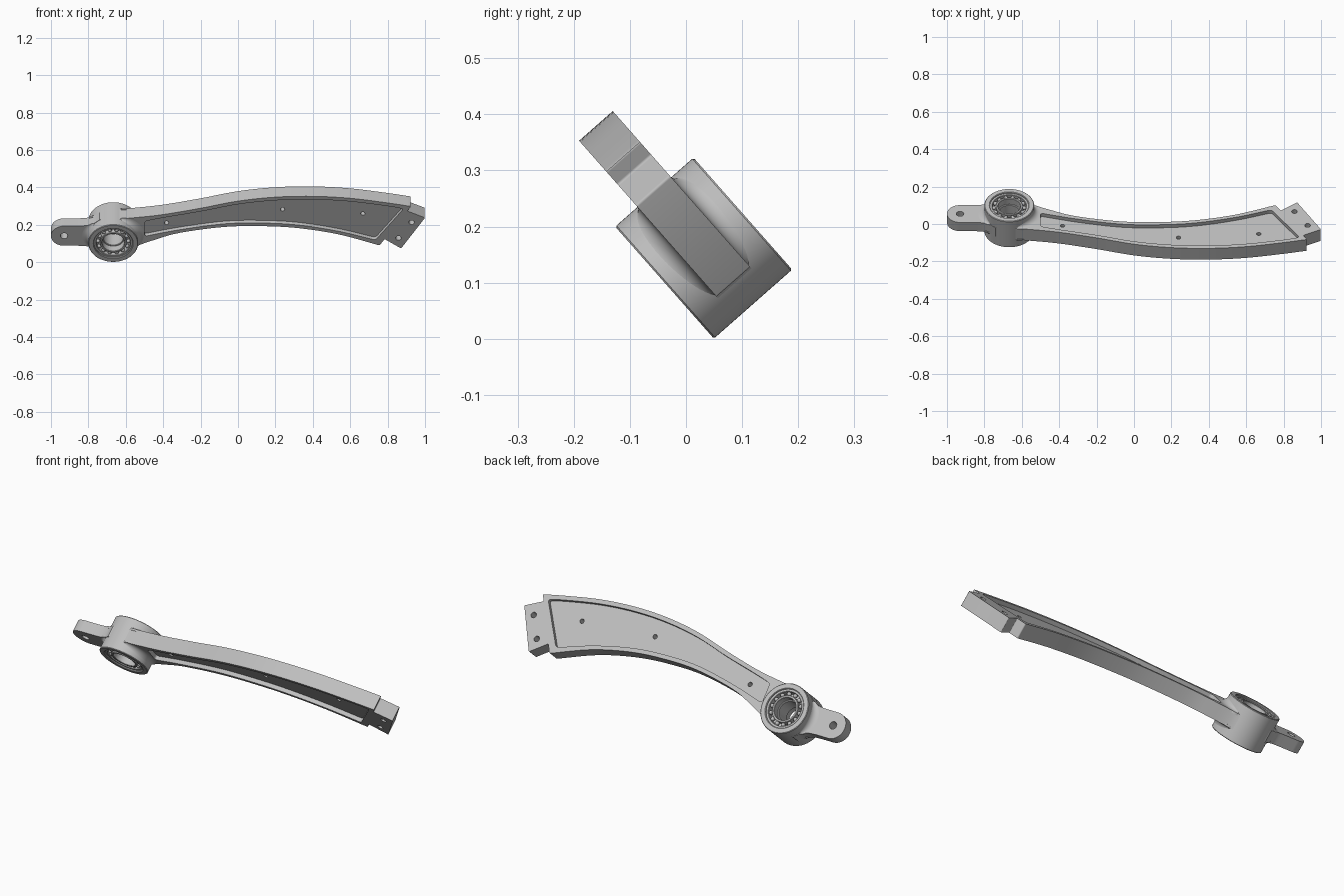
import bpy, bmesh
from math import sin, cos, pi, radians
from mathutils import Matrix, Vector

cube = bpy.data.objects.get("Cube")
if cube:
    bpy.data.objects.remove(cube)

steel = bpy.data.materials.new("satin grey")
steel.use_nodes = True
grey = (0.52, 0.52, 0.52, 1)
steel.diffuse_color = grey
steel.node_tree.nodes["Principled BSDF"].inputs["Base Color"].default_value = grey

# The whole arm is laid out flat, then tilted about x
TILT = Matrix.Translation((0, 0.0315, 0.1615)) @ Matrix.Rotation(radians(-48.6), 4, 'X')
HUB = -0.667      # x of the hub axis
HALF = 0.04       # half thickness of the arm
parts = []


def finish(name, bm, keep=True):
    bmesh.ops.recalc_face_normals(bm, faces=bm.faces)
    mesh = bpy.data.meshes.new(name)
    bm.to_mesh(mesh)
    bm.free()
    mesh.materials.append(steel)
    obj = bpy.data.objects.new(name, mesh)
    bpy.context.collection.objects.link(obj)
    obj.matrix_world = TILT
    if keep:
        parts.append(obj)
    else:
        obj.hide_render = True
    return obj


def spline(points, steps=6):
    """Smooth curve through the points."""
    p = [Vector(q) for q in points]
    p = [2 * p[0] - p[1]] + p + [2 * p[-1] - p[-2]]
    out = []
    for a, b, c, d in zip(p, p[1:], p[2:], p[3:]):
        for i in range(steps):
            t = i / steps
            out.append(b + (c - a) * t / 2 + (2 * a - 5 * b + 4 * c - d) * t * t / 2
                       + (3 * b - a - 3 * c + d) * t ** 3 / 2)
    return [tuple(v) for v in out + [p[-2]]]


def prism(name, outline, low, high, corner=0.0, keep=True):
    """Extruded outline with its sharp upright edges rounded."""
    bm = bmesh.new()
    face = bm.faces.new([bm.verts.new((x, -b, low)) for x, b in outline])
    top = bmesh.ops.extrude_face_region(bm, geom=[face])
    moved = [v for v in top["geom"] if isinstance(v, bmesh.types.BMVert)]
    bmesh.ops.translate(bm, verts=moved, vec=(0, 0, high - low))
    bmesh.ops.recalc_face_normals(bm, faces=bm.faces)
    if corner:
        sharp = [e for e in bm.edges if e.calc_face_angle(0) > radians(35)
                 and abs(e.verts[0].co.z - e.verts[1].co.z) > 0.001]
        bmesh.ops.bevel(bm, geom=sharp, offset=corner, segments=4, profile=0.5,
                        affect='EDGES')
    return finish(name, bm, keep)


def disc(x, b, r, n=32):
    return [(x + r * cos(2 * pi * i / n), b + r * sin(2 * pi * i / n)) for i in range(n)]


def lathe(name, profile, n=72):
    """Closed (radius, height) profile turned around the hub axis."""
    bm = bmesh.new()
    rings = [[bm.verts.new((HUB + r * cos(2 * pi * i / n), r * sin(2 * pi * i / n), c))
              for r, c in profile] for i in range(n)]
    m = len(profile)
    for i in range(n):
        a, b = rings[i], rings[(i + 1) % n]
        for j in range(m):
            k = (j + 1) % m
            bm.faces.new((a[j], b[j], b[k], a[k]))
    return finish(name, bm)


def ring(name, r0, r1, c0, c1, ch=0.002):
    return lathe(name, [(r0 + ch, c0), (r1 - ch, c0), (r1, c0 + ch), (r1, c1 - ch),
                        (r1 - ch, c1), (r0 + ch, c1), (r0, c1 - ch), (r0, c0 + ch)])


def fillet(name, start, end, side, base, size, n=28):
    """Concave blend between hub and plate, fading out at both ends."""
    bm = bmesh.new()
    rows = []
    for i in range(n + 1):
        a = radians(start + (end - start) * i / n)
        k = size * max(sin(pi * i / n), 0.002) ** 0.6
        prof = [(0.12, base - 0.01), (0.132 + k, base - 0.01)]
        for j in range(8):
            t = pi / 2 * j / 7
            prof.append((0.132 + k * (1 - sin(t)), base + k * (1 - cos(t))))
        prof.append((0.12, base + k))
        rows.append([bm.verts.new((HUB + r * cos(a), -r * sin(a), side * c)) for r, c in prof])
    m = len(rows[0])
    for a, b in zip(rows, rows[1:]):
        for j in range(m):
            k = (j + 1) % m
            bm.faces.new((a[j], b[j], b[k], a[k]))
    bm.faces.new(rows[0])
    bm.faces.new(rows[-1])
    return finish(name, bm)


def cut(obj, cutters):
    bpy.context.view_layer.objects.active = obj
    for cutter in cutters:
        mod = obj.modifiers.new("cut", 'BOOLEAN')
        mod.operation = 'DIFFERENCE'
        mod.solver = 'EXACT'
        mod.object = cutter
        bpy.ops.object.modifier_apply(modifier=mod.name)


# Curved arm with its stepped mounting end
upper = [(HUB, 0.125), (-0.55, 0.138), (-0.4, 0.16), (-0.2, 0.205), (0, 0.256), (0.2, 0.284),
         (0.4, 0.29), (0.6, 0.276), (0.8, 0.243), (0.925, 0.218)]
lower = [(HUB, -0.125), (-0.6, -0.113), (-0.54, -0.065), (-0.45, -0.022), (-0.31, 0.03),
         (-0.07, 0.072), (0.14, 0.077), (0.33, 0.062), (0.54, 0.018), (0.757, -0.06)]
mount = [(0.905, 0.185), (1.0, 0.137), (0.872, -0.082), (0.784, -0.015)]
arm = prism("curved_arm", spline(upper) + mount + spline(lower)[::-1], -HALF, HALF, 0.005)

# Recessed panels, bolt holes and hub bore
panel_top = [(-0.5, 0.112)] + [(x, b - 0.023) for x, b in upper if -0.45 < x < 0.85] + [(0.885, 0.2)]
panel_low = [(-0.5, 0.005)] + [(x, b + 0.022) for x, b in lower if -0.45 < x < 0.7] + [(0.735, -0.022)]
panel = spline(panel_top) + spline(panel_low)[::-1]
bore = prism("bore_cutter", disc(HUB, 0, 0.11, 64), -0.2, 0.2, keep=False)
cutters = [bore,
           prism("back_panel_cutter", panel, 0.018, 0.08, 0.015, False),
           prism("front_panel_cutter", panel, -0.08, -0.018, 0.015, False)]
for x, b, r in [(-0.382, 0.082, 0.012), (0.238, 0.178, 0.012), (0.667, 0.148, 0.012),
                (0.928, 0.104, 0.015), (0.858, -0.008, 0.015)]:
    cutters.append(prism("hole_cutter", disc(x, b, r), -0.2, 0.2, keep=False))
cut(arm, cutters)

# Rounded lug on the far side of the hub
tip = [(-0.93 + 0.07 * cos(a), 0.07 * sin(a)) for a in [pi / 2 + pi * i / 24 for i in range(25)]]
flare = spline([(-0.86, 0.07), (-0.81, 0.074), (-0.77, 0.09), (-0.74, 0.115)])
lug = prism("end_lug", tip + [(x, -b) for x, b in flare] + [(HUB, -0.115), (HUB, 0.115)]
            + flare[::-1], -0.031, 0.031)
lug_hole = prism("lug_hole_cutter", disc(-0.93, 0, 0.02), -0.2, 0.2, keep=False)
cut(lug, [bore, lug_hole])

# Hub barrel, blends and bearings
ring("hub_barrel", 0.104, 0.133, -0.093, 0.093, 0.003)
ring("bore_spacer", 0.054, 0.106, -0.045, 0.045)
for side, label in ((1, "back"), (-1, "front")):
    fillet(label + "_arm_blend", -35, 75, side, HALF, 0.036)
    fillet(label + "_lug_blend", 138, 222, side, 0.031, 0.034)
    c0, c1 = sorted((side * 0.044, side * 0.086))
    ring(label + "_outer_race", 0.091, 0.105, c0, c1)
    ring(label + "_inner_race", 0.06, 0.072, c0, c1)
    bm = bmesh.new()
    for i in range(14):
        a = 2 * pi * i / 14
        spot = Matrix.Translation((HUB + 0.0815 * cos(a), 0.0815 * sin(a), side * 0.072))
        bmesh.ops.create_uvsphere(bm, u_segments=16, v_segments=10, radius=0.0115, matrix=spot)
    finish(label + "_bearing_balls", bm)

# Remove used cutters and smooth the curved surfaces
for obj in cutters + [lug_hole]:
    bpy.data.objects.remove(obj)
bpy.ops.object.select_all(action='DESELECT')
for obj in parts:
    obj.select_set(True)
bpy.context.view_layer.objects.active = parts[0]
bpy.ops.object.shade_smooth_by_angle(angle=radians(30))
